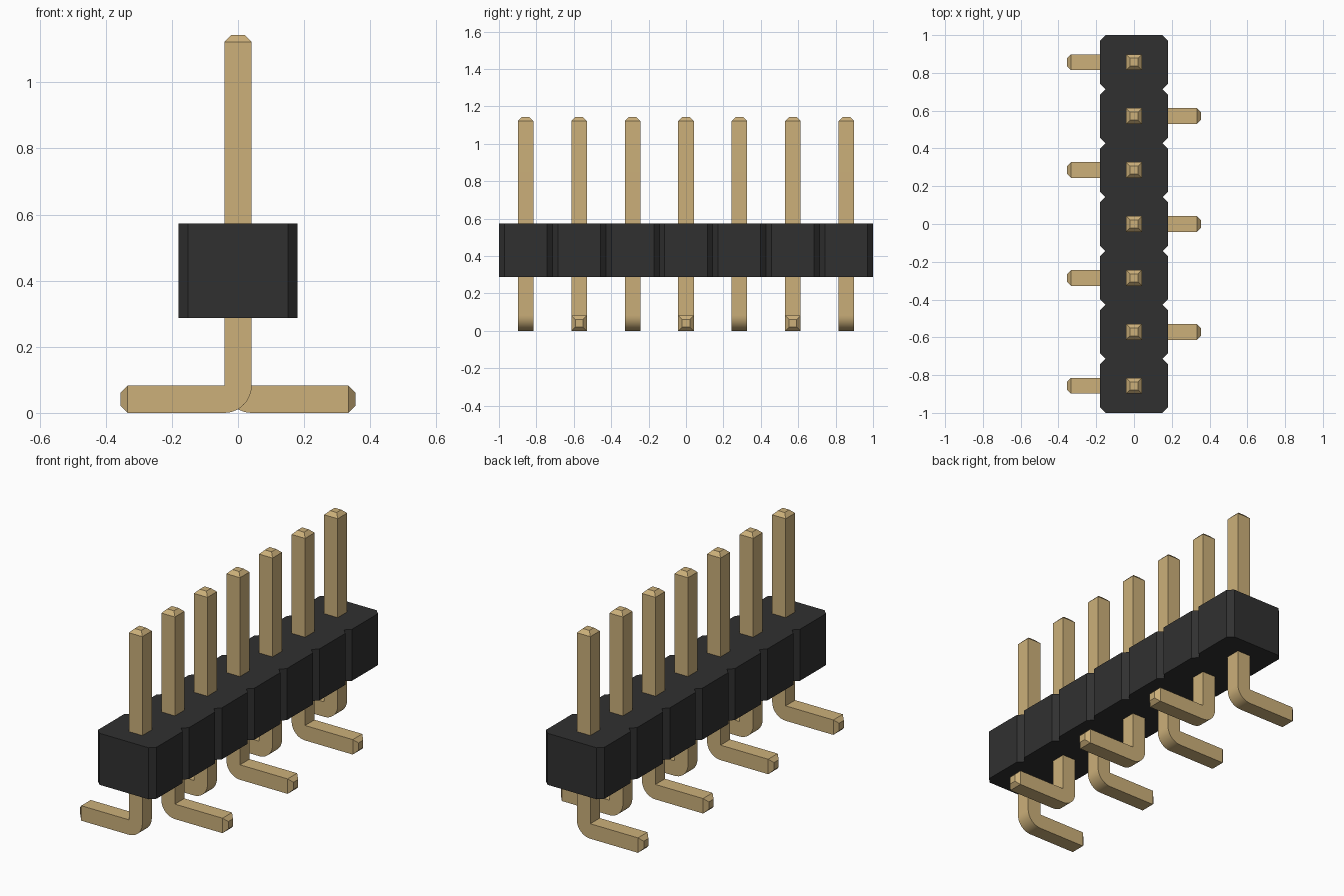
import bpy, bmesh, math

cube = bpy.data.objects.get("Cube")
if cube:
    bpy.data.objects.remove(cube, do_unlink=True)

COUNT = 7
PITCH = 2 / COUNT
PIN = 0.083          # pin thickness
HALF = PIN / 2
TAPER = 0.021        # bevel on pin ends
TOP, REACH = 1.143, 0.355


def material(name, color, metal_rough):
    m = bpy.data.materials.new(name)
    m.use_nodes = True
    m.diffuse_color = (*color, 1)
    bsdf = m.node_tree.nodes["Principled BSDF"]
    bsdf.inputs["Base Color"].default_value = (*color, 1)
    bsdf.inputs["Roughness"].default_value = metal_rough
    return m


def finish(name, bm, mat):
    bmesh.ops.remove_doubles(bm, verts=bm.verts, dist=1e-5)
    bmesh.ops.recalc_face_normals(bm, faces=bm.faces)
    mesh = bpy.data.meshes.new(name)
    bm.to_mesh(mesh)
    bm.free()
    mesh.materials.append(mat)
    ob = bpy.data.objects.new(name, mesh)
    bpy.context.collection.objects.link(ob)
    return ob


black = material("black plastic", (0.030, 0.030, 0.030), 0.6)
gold = material("gold metal", (0.604, 0.434, 0.195), 0.5)


# Housing: chamfered block outline repeated along y, extruded upward
def build_housing():
    half_w, cut, low, high = 0.18, 0.029, 0.287, 0.573
    side = []
    for i in range(COUNT):
        y0 = -1 + i * PITCH
        y1 = y0 + PITCH
        side += [(half_w - cut, y0), (half_w, y0 + cut), (half_w, y1 - cut)]
    side.append((half_w - cut, 1))
    outline = side + [(-x, y) for x, y in reversed(side)]
    bm = bmesh.new()
    base = bm.faces.new([bm.verts.new((x, y, low)) for x, y in outline])
    ext = bmesh.ops.extrude_face_region(bm, geom=[base], use_keep_orig=True)
    tops = [v for v in ext["geom"] if isinstance(v, bmesh.types.BMVert)]
    bmesh.ops.translate(bm, verts=tops, vec=(0, 0, high - low))
    return finish("housing", bm, black)


# Pin: square cross-sections swept down, round the bend and out along the foot
def build_pin(name, y, side):
    tip = HALF - TAPER
    sections = [((tip, TOP), (-tip, TOP), tip),
                ((HALF, TOP - TAPER), (-HALF, TOP - TAPER), HALF)]
    steps = 10
    for k in range(steps + 1):
        a = math.pi + k / steps * math.pi / 2
        outer = (HALF + PIN * math.cos(a), PIN + PIN * math.sin(a))
        sections.append(((HALF, PIN), outer, HALF))
    sections += [((REACH - TAPER, PIN), (REACH - TAPER, 0), HALF),
                 ((REACH, PIN - TAPER), (REACH, TAPER), tip)]

    bm = bmesh.new()
    rings = []
    for (xi, zi), (xo, zo), h in sections:
        corners = [(xi, -h, zi), (xo, -h, zo), (xo, h, zo), (xi, h, zi)]
        rings.append([bm.verts.new((side * cx, y + cy, cz)) for cx, cy, cz in corners])
    for a, b in zip(rings, rings[1:]):
        for j in range(4):
            n = (j + 1) % 4
            bm.faces.new((a[j], a[n], b[n], b[j]))
    bm.faces.new(rings[0])
    bm.faces.new(rings[-1])
    return finish(name, bm, gold)


build_housing()
pins = [build_pin(f"pin_{i + 1}", -1 + (i + 0.5) * PITCH, 1 if i % 2 else -1)
        for i in range(COUNT)]

# Smooth the bends, keep the square edges sharp
bpy.ops.object.select_all(action='DESELECT')
for p in pins:
    p.select_set(True)
bpy.context.view_layer.objects.active = pins[0]
bpy.ops.object.shade_smooth_by_angle(angle=math.radians(20))
